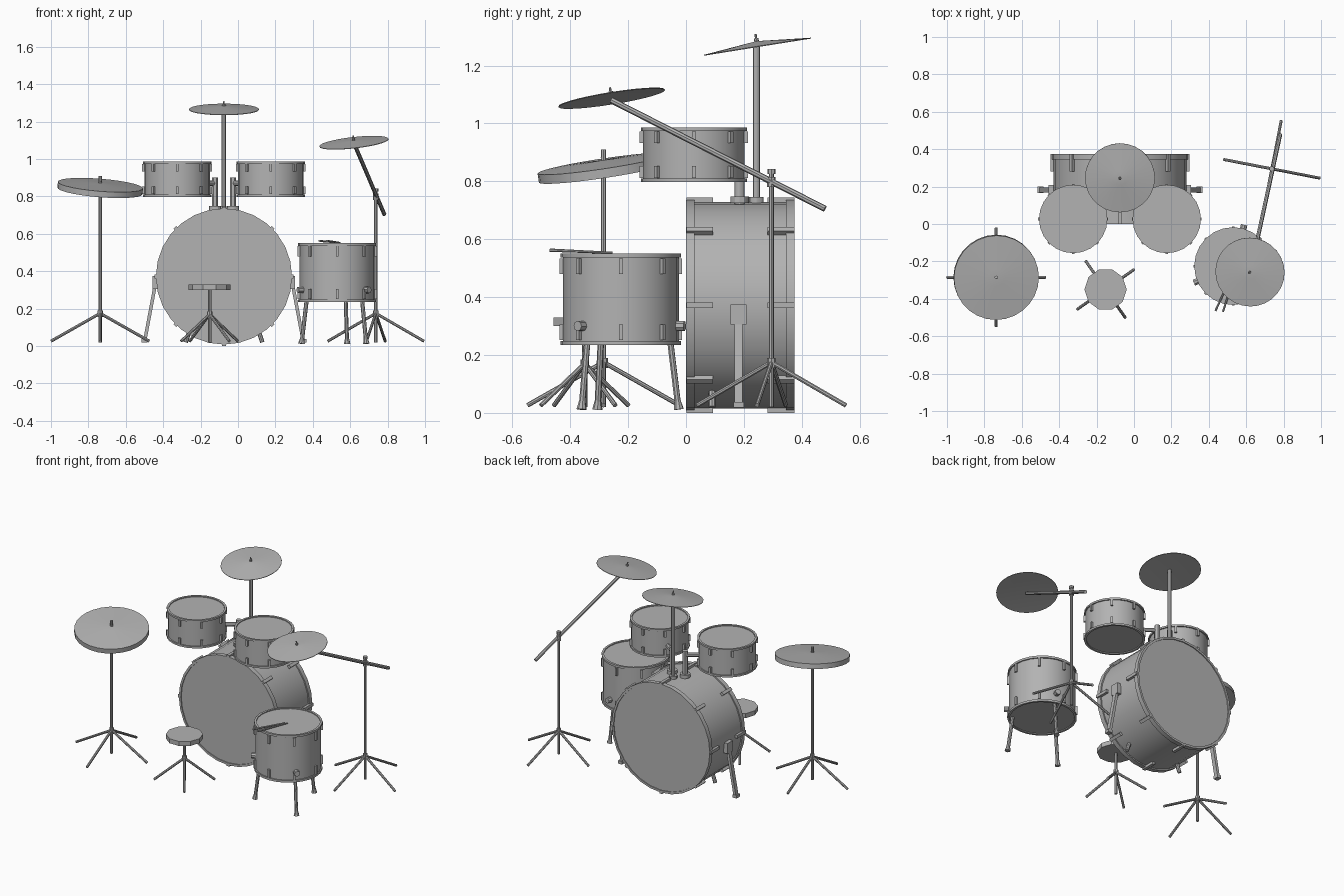
import bpy, bmesh, math
from mathutils import Matrix, Vector

if "Cube" in bpy.data.objects:
    bpy.data.objects.remove(bpy.data.objects["Cube"])

grey = bpy.data.materials.new("plain grey")
grey.diffuse_color = (0.45, 0.45, 0.45, 1)
grey.use_nodes = True
grey.node_tree.nodes["Principled BSDF"].inputs["Base Color"].default_value = grey.diffuse_color


def finish(name, bm):
    bmesh.ops.remove_doubles(bm, verts=bm.verts, dist=1e-5)
    bmesh.ops.recalc_face_normals(bm, faces=bm.faces)
    me = bpy.data.meshes.new(name)
    bm.to_mesh(me)
    bm.free()
    me.materials.append(grey)
    for p in me.polygons:
        p.use_smooth = True
    me.set_sharp_from_angle(angle=math.radians(30))
    ob = bpy.data.objects.new(name, me)
    bpy.context.collection.objects.link(ob)
    return ob


def frame(origin, axis):
    """Matrix that puts local z along axis at origin."""
    q = Vector((0, 0, 1)).rotation_difference(Vector(axis))
    return Matrix.Translation(origin) @ q.to_matrix().to_4x4()


def lathe(name, profile, origin, axis=(0, 0, 1), segs=24):
    bm = bmesh.new()
    vs = [bm.verts.new((r, 0, z)) for r, z in profile]
    es = [bm.edges.new(p) for p in zip(vs, vs[1:])]
    bmesh.ops.spin(bm, geom=vs + es, cent=(0, 0, 0), axis=(0, 0, 1),
                   angle=math.tau, steps=segs, use_duplicate=False)
    bmesh.ops.transform(bm, matrix=frame(origin, axis), verts=bm.verts)
    return finish(name, bm)


def add_rod(bm, a, b, r, r2=None, segs=8):
    a, b = Vector(a), Vector(b)
    bmesh.ops.create_cone(bm, cap_ends=True, segments=segs, radius1=r,
                          radius2=r2 or r, depth=(b - a).length,
                          matrix=frame((a + b) / 2, b - a))


def rods(name, items):
    bm = bmesh.new()
    for it in items:
        add_rod(bm, *it)
    return finish(name, bm)


def add_box(bm, size, m):
    bmesh.ops.create_cube(bm, size=1, matrix=m @ Matrix.Diagonal((*size, 1)))


def drum(name, origin, r, h, axis, hoop, lug, segs=24):
    """Shell with two raised hoops, recessed heads and eight lugs at each end."""
    s, i, d = r - 0.008, r - 0.014, 0.006
    lathe(name, [(0, d), (i, d), (i, 0), (r, 0), (r, hoop), (s, hoop),
                 (s, h - hoop), (r, h - hoop), (r, h), (i, h), (i, h - d), (0, h - d)],
          origin, axis, segs)
    bm = bmesh.new()
    w, t, l, gap = lug
    for k in range(8):
        for z in (gap + l / 2, h - gap - l / 2):
            m = (frame(origin, axis) @ Matrix.Rotation(k * math.tau / 8, 4, 'Z')
                 @ Matrix.Translation((s + t / 2 - 0.002, 0, z)))
            add_box(bm, (t, w, l), m)
    finish(name + "_lugs", bm)


def tripod(name, x, y, hub, reach, turn, top, r=0.009):
    """Upright post with four splayed legs."""
    parts = [((x, y, 0.02), (x, y, top), r), ((x, y, hub - 0.02), (x, y, hub + 0.015), r + 0.006)]
    for k in range(4):
        a = math.radians(turn + 90 * k)
        parts.append(((x, y, hub), (x + reach * math.cos(a), y + reach * math.sin(a), 0.026), 0.008))
    rods(name, parts)


def cymbal(name, origin, r, sx, sy, rim=0.003, rise=0.018, hollow=0.014):
    """Shallow tilted cone with a small wing nut on top."""
    n = Vector((-sx, -sy, 1)).normalized()
    lathe(name, [(0, hollow - rim / 2), (r, -rim / 2), (r, rim / 2),
                 (r * 0.2, rise * 0.8 + rim / 2), (0, rise + rim / 2)], origin, n, 28)
    o = Vector(origin)
    rods(name + "_nut", [(o + n * 0.012, o + n * (rise + 0.012), 0.008),
                         (o + n * 0.012, o + n * (rise + 0.026), 0.004)])


# Bass drum, lying along y
CX = -0.075
drum("bass_drum", (CX, 0, 0.372), 0.364, 0.375, (0, 1, 0), 0.03, (0.02, 0.018, 0.093, 0.001), 28)

# Bass drum spurs, brackets and small feet, mirrored about its centre
for side, s in (("left", -1), ("right", 1)):
    bm = bmesh.new()
    a, b = Vector((CX + s * 0.365, 0.182, 0.34)), Vector((CX + s * 0.425, 0.182, 0.02))
    add_box(bm, (0.018, 0.028, (b - a).length), frame((a + b) / 2, a - b))
    add_box(bm, (0.03, 0.055, 0.07), Matrix.Translation((CX + s * 0.366, 0.182, 0.34)))
    add_box(bm, (0.03, 0.035, 0.02), Matrix.Translation((CX + s * 0.425, 0.182, 0.028)))
    finish(side + "_spur", bm)
    rods(side + "_bass_foot", [((CX + s * 0.185, 0.09, 0.08), (CX + s * 0.205, 0.09, 0.02), 0.012)])

# Rack toms with their mounting posts
for side, s in (("left", -1), ("right", 1)):
    tx, px = CX + s * 0.25, CX + s * 0.048
    drum(side + "_tom", (tx, 0.027, 0.798), 0.183, 0.188, (0, 0, 1), 0.012, (0.014, 0.014, 0.04, 0.014))
    rods(side + "_tom_mount", [
        ((px, 0.185, 0.70), (px, 0.185, 0.9), 0.017, 0.017, 12),
        ((px, 0.185, 0.725), (px, 0.185, 0.748), 0.032, 0.032, 12),
        ((px, 0.185, 0.87), (tx - s * 0.13, 0.13, 0.87), 0.014)])

# Floor tom with three legs
FX, FY = 0.53, -0.225
drum("floor_tom", (FX, FY, 0.235), 0.208, 0.315, (0, 0, 1), 0.014, (0.014, 0.014, 0.055, 0.016))
legs = []
for deg in (75, 203, 319):
    c, s = math.cos(math.radians(deg)), math.sin(math.radians(deg))
    def at(r, z):
        return (FX + r * c, FY + r * s, z)
    legs += [(at(0.175, 0.26), at(0.203, 0.04), 0.011), (at(0.203, 0.042), at(0.207, 0.012), 0.011, 0.018),
             (at(0.20, 0.30), at(0.228, 0.30), 0.018)]
rods("floor_tom_legs", legs)

# Drumsticks resting on the floor tom
rods("drumsticks", [((0.435, -0.465, 0.562), (0.53, -0.26, 0.553), 0.006, 0.004),
                    ((0.475, -0.47, 0.562), (0.545, -0.255, 0.553), 0.006, 0.004)])

# Stool
tripod("stool_stand", -0.152, -0.35, 0.17, 0.185, 35, 0.31)
lathe("stool_seat", [(0, 0.30), (0.113, 0.30), (0.113, 0.33), (0, 0.33)], (-0.152, -0.35, 0), segs=10)

# Hi-hat: closed pair of cymbals on a stand
tripod("hi_hat_stand", -0.737, -0.285, 0.175, 0.263, 0, 0.91)
cymbal("hi_hat", (-0.737, -0.285, 0.845), 0.228, -0.08, 0.15, 0.032, 0.012, 0)

# Crash cymbal on a pole from the bass drum
rods("crash_pole", [((CX, 0.243, 0.72), (CX, 0.243, 1.28), 0.012, 0.012, 12),
                    ((CX, 0.243, 0.725), (CX, 0.243, 0.745), 0.025, 0.025, 12)])
cymbal("crash_cymbal", (CX, 0.247, 1.265), 0.187, 0, 0.16)

# Ride cymbal on a boom stand
tripod("boom_stand", 0.737, 0.295, 0.175, 0.262, -11, 0.83)
rods("boom_arm", [((0.782, 0.48, 0.705), (0.622, -0.258, 1.08), 0.011),
                  ((0.737, 0.295, 0.825), (0.737, 0.295, 0.842), 0.014),
                  ((0.737, 0.295, 0.78), (0.737, 0.295, 0.815), 0.015)])
cymbal("ride_cymbal", (0.62, -0.257, 1.087), 0.186, 0.11, 0.16, rise=0.012, hollow=0.008)
